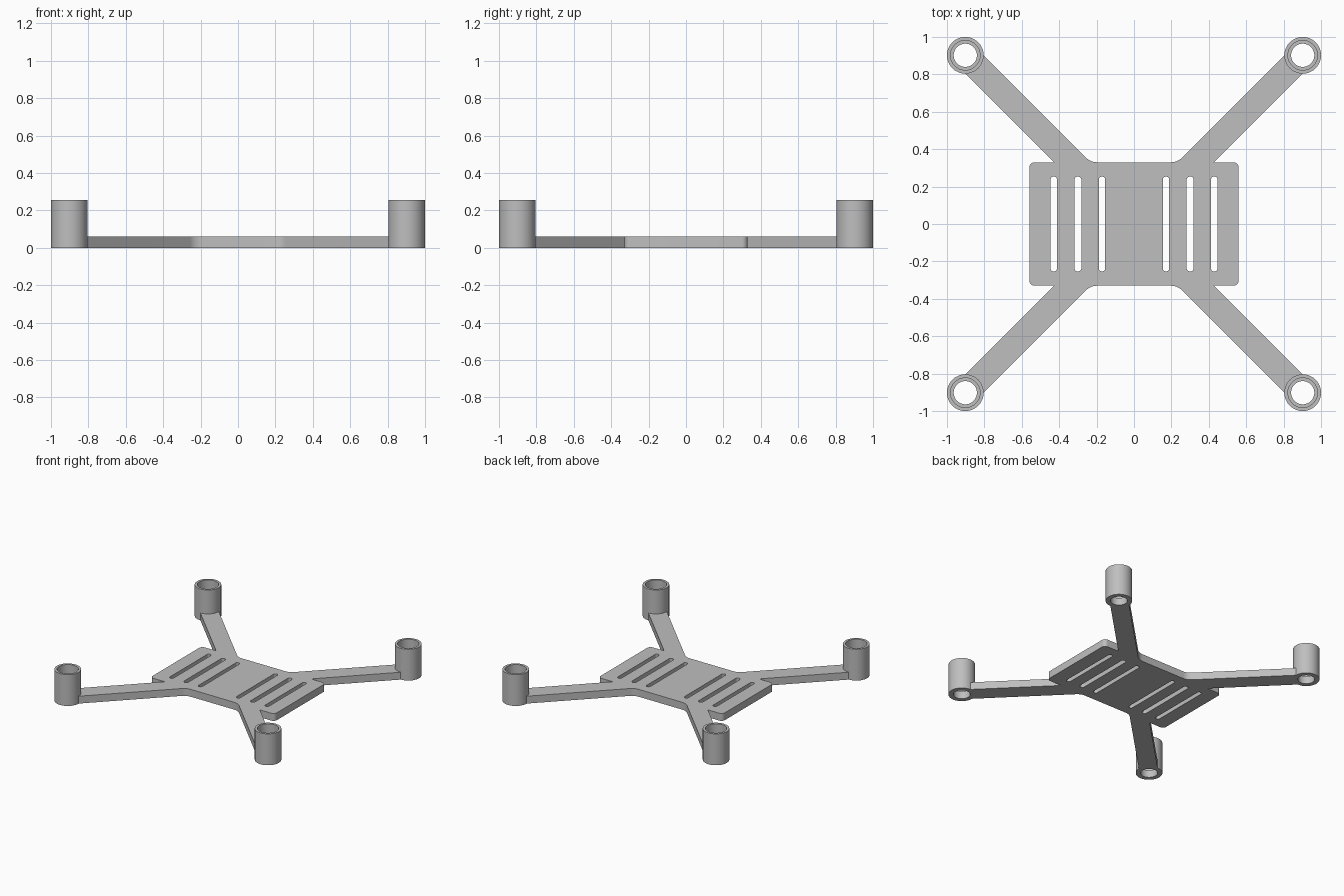
import bpy, bmesh
from math import cos, sin, tan, pi, radians

cube = bpy.data.objects.get("Cube")
if cube:
    bpy.data.objects.remove(cube, do_unlink=True)

THICK = 0.06              # plate and arm thickness
HALF_X, HALF_Y = 0.56, 0.33
MOUNT = 0.902             # mount centre along x and y
OUTER, BORE, HOLE = 0.098, 0.079, 0.062
HEIGHT = 0.255

grey = bpy.data.materials.new("light grey plastic")
grey.use_nodes = True
colour = (0.52, 0.52, 0.52, 1)
grey.diffuse_color = colour
grey.node_tree.nodes["Principled BSDF"].inputs["Base Color"].default_value = colour


def arc(cx, cy, r, start, end, steps):
    angles = [radians(start + (end - start) * i / steps) for i in range(steps + 1)]
    return [(cx + r * cos(a), cy + r * sin(a)) for a in angles]


def finish(obj):
    obj.data.materials.clear()
    obj.data.materials.append(grey)
    bpy.ops.object.select_all(action="DESELECT")
    obj.select_set(True)
    bpy.context.view_layer.objects.active = obj
    bpy.ops.object.shade_smooth_by_angle(angle=radians(30))


def add_mesh(name, bm):
    mesh = bpy.data.meshes.new(name)
    bmesh.ops.recalc_face_normals(bm, faces=bm.faces)
    bm.to_mesh(mesh)
    bm.free()
    obj = bpy.data.objects.new(name, mesh)
    bpy.context.collection.objects.link(obj)
    finish(obj)
    return obj


# Frame outline: one quarter, then mirrored around
corner, fillet = 0.03, 0.085
quarter = arc(HALF_X - corner, HALF_Y - corner, corner, 0, 90, 8)
quarter += [(HALF_Y + OUTER, HALF_Y), (MOUNT, MOUNT - OUTER), (MOUNT - OUTER, MOUNT)]
quarter += arc(HALF_Y - OUTER - fillet * tan(pi / 8), HALF_Y + fillet, fillet, -45, -90, 8)
upper = quarter + [(-x, y) for x, y in reversed(quarter)]
outline = upper + [(-x, -y) for x, y in upper]

# Rounded strap slots
loops = [outline]
for side in (-1, 1):
    for x, width in ((0.171, 0.034), (0.30, 0.038), (0.429, 0.034)):
        r = width / 2
        end = 0.254 - r
        loops.append(arc(side * x, end, r, 0, 180, 10) + arc(side * x, -end, r, 180, 360, 10))

# Flat frame: filled curve with holes, turned into a mesh
curve = bpy.data.curves.new("frame_profile", "CURVE")
curve.dimensions = "2D"
curve.fill_mode = "BOTH"
curve.extrude = THICK / 2
for loop in loops:
    spline = curve.splines.new("POLY")
    spline.points.add(len(loop) - 1)
    for point, (x, y) in zip(spline.points, loop):
        point.co = (x, y, 0, 1)
    spline.use_cyclic_u = True
profile = bpy.data.objects.new("frame_profile", curve)
bpy.context.collection.objects.link(profile)
bpy.context.view_layer.update()
flat = bpy.data.meshes.new_from_object(
    profile.evaluated_get(bpy.context.evaluated_depsgraph_get()))
bm = bmesh.new()
bm.from_mesh(flat)
bpy.data.objects.remove(profile, do_unlink=True)
bpy.data.meshes.remove(flat)
bmesh.ops.remove_doubles(bm, verts=bm.verts, dist=0.0001)
bmesh.ops.translate(bm, verts=bm.verts, vec=(0, 0, THICK / 2))
add_mesh("frame_plate_with_arms", bm)

# Motor mounts: open cups with a smaller hole through the floor
SIDES = 64
section = [(OUTER, 0), (OUTER, HEIGHT), (BORE, HEIGHT),
           (BORE, THICK), (HOLE, THICK), (HOLE, 0)]
for y_name, sy in (("front", -1), ("back", 1)):
    for x_name, sx in (("right", -1), ("left", 1)):
        bm = bmesh.new()
        rings = [[bm.verts.new((r * cos(2 * pi * i / SIDES), r * sin(2 * pi * i / SIDES), z))
                  for i in range(SIDES)] for r, z in section]
        for k, ring in enumerate(rings):
            after = rings[(k + 1) % len(rings)]
            for i in range(SIDES):
                j = (i + 1) % SIDES
                bm.faces.new((ring[i], ring[j], after[j], after[i]))
        cup = add_mesh(f"{y_name}_{x_name}_motor_mount", bm)
        cup.location = (sx * MOUNT, sy * MOUNT, 0)
